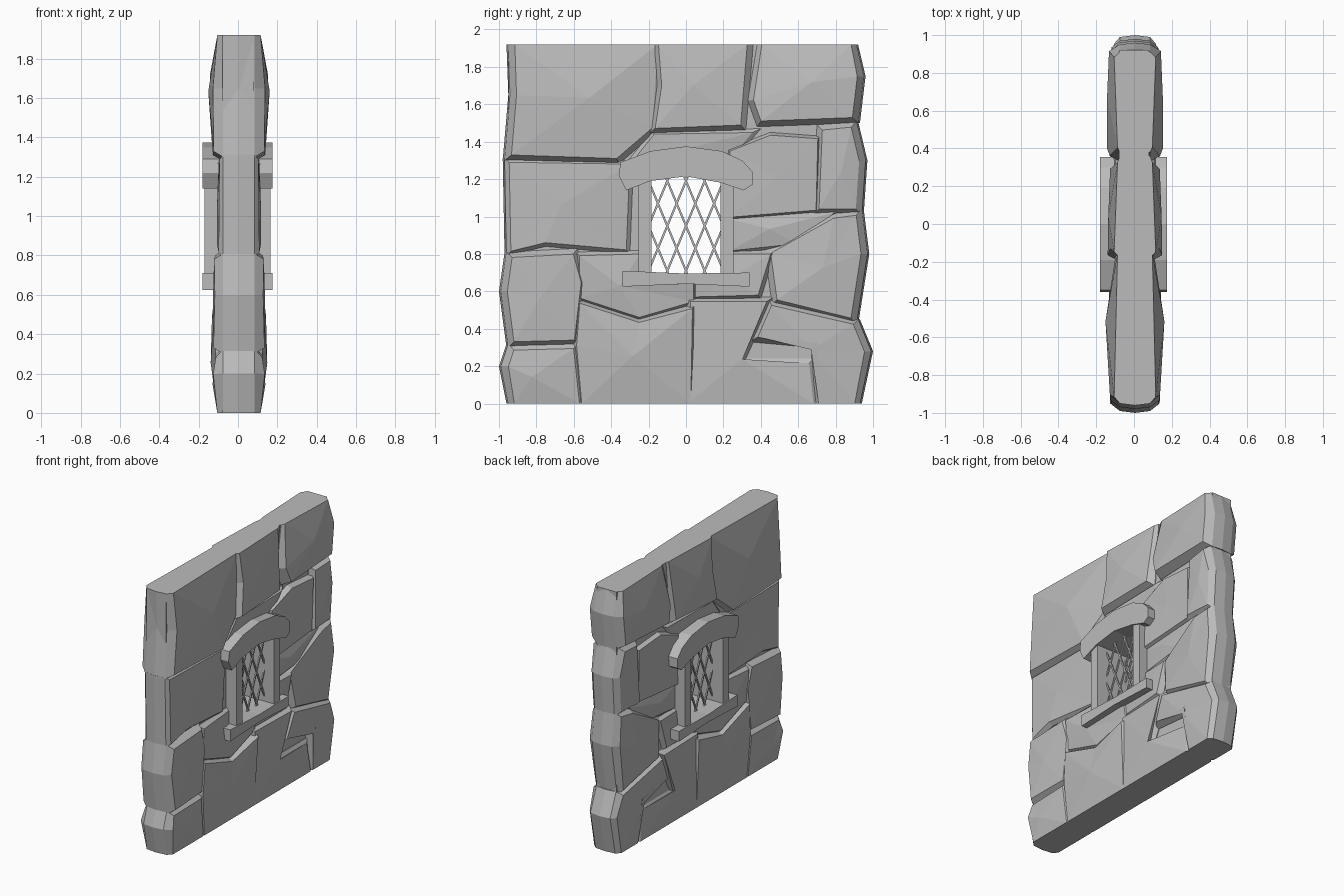
import bpy
import bmesh
import random

random.seed(4)
if "Cube" in bpy.data.objects:
    bpy.data.objects.remove(bpy.data.objects["Cube"], do_unlink=True)

TOP = 1.92        # wall height
GROOVE = 0.08     # half thickness at the joints between stones
EDGE = 0.11       # half thickness along the top and bottom of the wall

grey = bpy.data.materials.new("stone_grey")
grey.use_nodes = True
colour = (0.5, 0.5, 0.5, 1)
grey.diffuse_color = colour
grey.node_tree.nodes["Principled BSDF"].inputs["Base Color"].default_value = colour


def add_object(name, bm):
    mesh = bpy.data.meshes.new(name)
    bm.to_mesh(mesh)
    bm.free()
    mesh.materials.append(grey)
    obj = bpy.data.objects.new(name, mesh)
    bpy.context.collection.objects.link(obj)
    return obj


def side_walls(bm, back, front):
    count = len(back)
    for i in range(count):
        j = (i + 1) % count
        bm.faces.new((back[i], back[j], front[j], front[i]))


def add_prism(bm, outline, back_x, front_x):
    back = [bm.verts.new((back_x, y, z)) for y, z in outline]
    front = [bm.verts.new((front_x, y, z)) for y, z in outline]
    side_walls(bm, back, front)
    bm.faces.new(list(reversed(back)))
    bm.faces.new(front)
    bmesh.ops.recalc_face_normals(bm, faces=bm.faces[:])


def prism(name, outline, back_x, front_x):
    bm = bmesh.new()
    add_prism(bm, outline, back_x, front_x)
    return add_object(name, bm)


def rectangle(y0, z0, y1, z1):
    return [(y0, z0), (y1, z0), (y1, z1), (y0, z1)]


def stone(name, height, bevel, outline, worn=()):
    """Chiselled stone: outline counter-clockwise, bevelled rim, uneven face, on both sides.
    Worn lists the corners, by index, that sink towards the joint."""
    bm = bmesh.new()
    back = [bm.verts.new((0, y, z)) for y, z in outline]
    front = [bm.verts.new((GROOVE, y, z)) for y, z in outline]
    side_walls(bm, back, front)
    cap = bm.faces.new(front)
    bm.normal_update()
    bmesh.ops.inset_individual(bm, faces=[cap], thickness=bevel, use_even_offset=True)
    # Taper the ends of the wall and thin its top and bottom
    for v in front:
        if abs(v.co.y) > 0.9:
            v.co.y *= 0.99
    for v in cap.verts:
        v.co.x = height + random.uniform(-0.014, 0.01)
        if abs(v.co.y) > 0.86:
            v.co.y *= 0.985
            v.co.x -= 0.008
        if v.co.z < 0.07 or v.co.z > TOP - 0.07:
            v.co.z = 0 if v.co.z < 1 else TOP
            v.co.x = min(v.co.x, EDGE)
    # Each inset corner is the one nearest to its outline corner
    for index in worn:
        corner = min(cap.verts, key=lambda v: (v.co - front[index].co).yz.length)
        corner.co.x = GROOVE + 0.4 * (corner.co.x - GROOVE)
    poked = bmesh.ops.poke(bm, faces=[cap])
    for v in poked["verts"]:
        v.co.x = height + random.uniform(0, 0.012)
        v.co.y += random.uniform(-0.07, 0.07)
    obj = add_object(name, bm)
    obj.location.x = 0.005
    mirror = obj.modifiers.new("both_sides", "MIRROR")
    mirror.use_axis[0] = True
    return obj


# Wall core around the opening
bm = bmesh.new()
for box in (rectangle(-0.95, 0, -0.22, TOP), rectangle(0.22, 0, 0.92, TOP),
            rectangle(-0.22, 0, 0.22, 0.66), rectangle(-0.22, 1.24, 0.22, TOP)):
    add_prism(bm, box, -GROOVE, GROOVE)
add_object("wall_core", bm)

# Top course
stone("top_left_stone", 0.145, 0.03,
      [(-0.98, 1.3), (-0.36, 1.28), (-0.15, 1.46), (-0.12, TOP), (-0.96, TOP), (-0.95, 1.65)],
      worn=[2, 3])
stone("top_middle_stone", 0.14, 0.03,
      [(-0.2, 1.44), (0.32, 1.46), (0.36, TOP), (-0.18, TOP), (-0.16, 1.7)], worn=[2])
stone("top_right_stone", 0.14, 0.03,
      [(0.38, 1.48), (0.93, 1.5), (0.96, 1.75), (0.92, TOP), (0.38, TOP), (0.33, 1.62)],
      worn=[4])

# Middle course
stone("middle_left_stone", 0.105, 0.02,
      [(-0.97, 0.79), (-0.75, 0.84), (-0.3, 0.8), (-0.28, 1.3), (-0.98, 1.31)])
stone("lintel_bed_stone", 0.095, 0.02,
      [(-0.34, 1.26), (0.22, 1.26), (0.4, 1.47), (-0.18, 1.46)])
stone("middle_right_stone", 0.11, 0.015,
      [(0.22, 0.98), (0.71, 1.02), (0.72, 1.43), (0.45, 1.45), (0.22, 1.36)])
stone("right_end_stone", 0.13, 0.03,
      [(0.68, 1.01), (0.95, 1.01), (0.97, 1.3), (0.92, 1.51), (0.7, 1.49)])
stone("right_wedge_stone", 0.1, 0.015,
      [(0.22, 0.8), (0.6, 0.84), (0.84, 1.04), (0.22, 1)])
stone("right_large_stone", 0.13, 0.03,
      [(0.46, 0.53), (0.92, 0.42), (0.98, 0.8), (0.95, 1.04), (0.78, 1.02), (0.42, 0.82)],
      worn=[5])

# Lower course
stone("lower_left_stone", 0.13, 0.03,
      [(-0.96, 0.3), (-0.57, 0.31), (-0.53, 0.65), (-0.58, 0.83), (-0.97, 0.81), (-1, 0.6)])
stone("sill_bed_stone", 0.115, 0.02,
      [(-0.59, 0.55), (-0.25, 0.44), (0.06, 0.53), (0.06, 0.66), (-0.21, 0.66),
       (-0.23, 0.82), (-0.59, 0.81)], worn=[4, 5])
stone("sill_side_stone", 0.11, 0.02,
      [(0.03, 0.55), (0.4, 0.56), (0.48, 0.82), (0.22, 0.82), (0.21, 0.66), (0.03, 0.66)])

# Bottom course
stone("bottom_left_stone", 0.13, 0.035,
      [(-0.96, 0), (-0.53, 0), (-0.57, 0.33), (-0.96, 0.32), (-1, 0.2)])
stone("bottom_middle_stone", 0.132, 0.025,
      [(-0.58, 0), (0.05, 0), (0.06, 0.54), (-0.25, 0.46), (-0.59, 0.57), (-0.61, 0.31)])
stone("bottom_right_stone", 0.128, 0.025,
      [(-0.02, 0), (0.71, 0), (0.68, 0.24), (0.32, 0.24), (0.47, 0.57), (0, 0.57)],
      worn=[2, 3])
stone("bottom_end_stone", 0.13, 0.03,
      [(0.68, 0), (0.94, 0), (1, 0.28), (0.93, 0.45), (0.44, 0.56), (0.34, 0.33), (0.67, 0.3)])

# Window surround
prism("window_arch",
      [(-0.32, 1.14), (-0.19, 1.19), (0, 1.215), (0.19, 1.18), (0.31, 1.14), (0.355, 1.17),
       (0.355, 1.24), (0.3, 1.3), (0.19, 1.35), (0, 1.375), (-0.19, 1.35), (-0.35, 1.29),
       (-0.36, 1.22)], -0.18, 0.175)
prism("window_sill",
      [(-0.34, 0.625), (0, 0.64), (0.34, 0.625), (0.34, 0.7), (0, 0.695), (-0.34, 0.71)],
      -0.18, 0.175)
for name, side in (("left_jamb", 1), ("right_jamb", -1)):
    prism(name, rectangle(side * 0.185, 0.66, side * 0.255, 1.22), -0.17, 0.165)

# Diamond lattice on each side of the opening, each bar clipped to the frame
SLOPE, MIDDLE, REACH, HALF_BAR = 2.4, 0.95, 0.195, 0.006
for name, plane in (("left_lattice", 0.08), ("right_lattice", -0.08)):
    bm = bmesh.new()
    for lean in (-1, 1):
        for step in range(-2, 3):
            offset = step * 0.1
            limits = sorted(lean * SLOPE * (edge - offset) for edge in (-REACH, REACH))
            low = max(-0.26, limits[0])
            high = min(0.26, limits[1])
            y0, y1 = (offset + lean * rise / SLOPE for rise in (low, high))
            add_prism(bm, [(y0 - HALF_BAR, MIDDLE + low), (y0 + HALF_BAR, MIDDLE + low),
                           (y1 + HALF_BAR, MIDDLE + high), (y1 - HALF_BAR, MIDDLE + high)],
                      plane - 0.005, plane + 0.005)
    add_object(name, bm)
